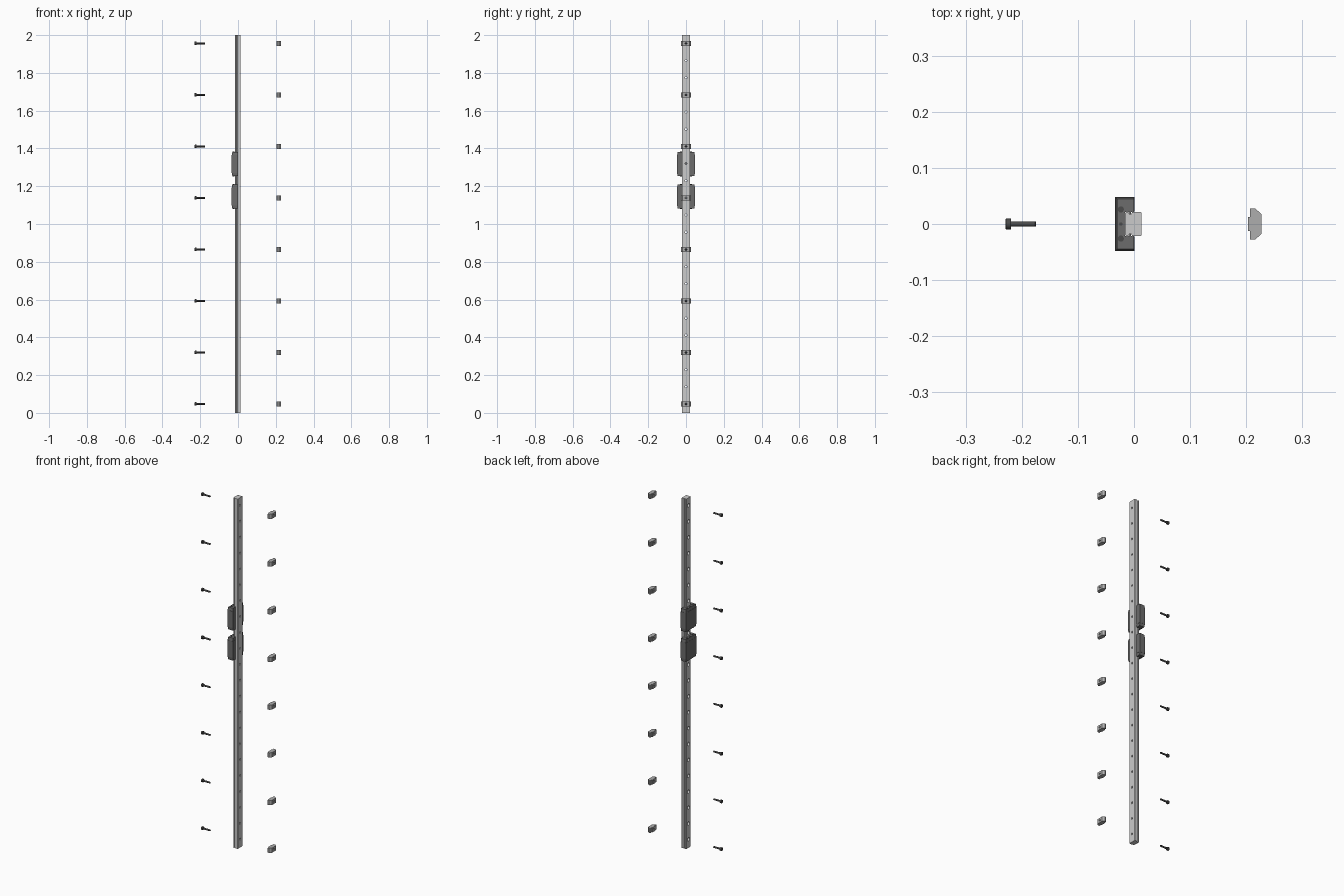
import bpy, bmesh
from math import pi, cos, sin
from mathutils import Matrix

if "Cube" in bpy.data.objects:
    bpy.data.objects.remove(bpy.data.objects["Cube"])

PITCH, Z0 = 0.0909, 0.0475


def material(name, g):
    m = bpy.data.materials.new(name)
    m.diffuse_color = (g, g, g, 1)
    m.use_nodes = True
    m.node_tree.nodes["Principled BSDF"].inputs["Base Color"].default_value = m.diffuse_color
    return m


DARK = material("dark_casing", 0.15)
BLACK = material("black_steel", 0.07)
ZINC = material("zinc", 0.42)


def make(name, bm, mat=None, smooth=False):
    bmesh.ops.recalc_face_normals(bm, faces=bm.faces)
    me = bpy.data.meshes.new(name)
    bm.to_mesh(me)
    bm.free()
    if mat:
        me.materials.append(mat)
    ob = bpy.data.objects.new(name, me)
    bpy.context.collection.objects.link(ob)
    if smooth:
        bpy.ops.object.select_all(action='DESELECT')
        ob.select_set(True)
        bpy.context.view_layer.objects.active = ob
        bpy.ops.object.shade_smooth_by_angle(angle=0.6)
    return ob


def prism(bm, half, z0, z1):
    """Extrude an (x, y>=0) half profile, mirrored over y, from z0 to z1."""
    pts = half + [(x, -y) for x, y in reversed(half)]
    f = bm.faces.new([bm.verts.new((x, y, z0)) for x, y in pts])
    r = bmesh.ops.extrude_face_region(bm, geom=[f])
    vs = [v for v in r['geom'] if isinstance(v, bmesh.types.BMVert)]
    bmesh.ops.translate(bm, verts=vs, vec=(0, 0, z1 - z0))
    if f.is_valid and not any(len(e.link_faces) > 1 for e in f.edges):
        return
    if not f.is_valid:
        low = [e for e in bm.edges if e.is_boundary]
        bmesh.ops.holes_fill(bm, edges=low, sides=0)


def lathe_x(bm, prof, z=0, n=20):
    """Closed solid turned about the x axis from (x, radius) points."""
    rings = [[bm.verts.new((x, r * cos(2 * pi * i / n), z + r * sin(2 * pi * i / n)))
              for i in range(n)] for x, r in prof]
    for a, b in zip(rings, rings[1:]):
        for i in range(n):
            j = (i + 1) % n
            bm.faces.new((a[i], a[j], b[j], b[i]))
    bm.faces.new(rings[0])
    bm.faces.new(rings[-1])


def cut(ob, bm):
    c = make(ob.name + "_cutter", bm)
    c.hide_render = True
    m = ob.modifiers.new("holes", 'BOOLEAN')
    m.object, m.operation, m.solver = c, 'DIFFERENCE', 'EXACT'
    bpy.context.view_layer.objects.active = ob
    bpy.ops.object.modifier_apply(modifier=m.name)
    bpy.data.objects.remove(c, do_unlink=True)


# Guide rail with side grooves and counterbored holes
bm = bmesh.new()
prism(bm, [(-0.016, 0.019), (-0.014, 0.0212), (-0.010, 0.0212), (-0.009, 0.0175),
           (-0.005, 0.0175), (-0.003, 0.0212), (0.012, 0.0212), (0.013, 0.0202)], 0, 2)
rail = make("guide_rail", bm)
bm = bmesh.new()
for k in range(22):
    lathe_x(bm, [(-0.03, 0.0098), (-0.004, 0.0098), (-0.004, 0.0055), (0.03, 0.0055)],
            z=Z0 + k * PITCH)
cut(rail, bm)

# Carriages: U-shaped body, tapered end caps and cap screws
BODY = [(-0.034, 0.048), (0.001, 0.048), (0.001, 0.0222), (-0.0168, 0.0222)]
CAP = [(-0.033, 0.047), (0.0, 0.047), (0.0, 0.0216), (-0.0164, 0.0216)]
for name, zc in (("lower", 1.146), ("upper", 1.317)):
    bm = bmesh.new()
    prism(bm, BODY, zc - 0.047, zc + 0.047)
    make(f"{name}_carriage_body", bm, DARK)
    for end, sgn in (("bottom", -1), ("top", 1)):
        zb = zc + sgn * 0.064
        bm = bmesh.new()
        prism(bm, CAP, zc + sgn * 0.047, zb)
        for v in bm.verts:
            if abs(v.co.z - zb) < 1e-5:
                if abs(v.co.y) > 0.03:
                    v.co.y *= 0.95
                if v.co.x < -0.025:
                    v.co.x += 0.003
        # Seal wipers reaching into the rail grooves
        for y in (-0.0195, 0.0195):
            bmesh.ops.create_cone(bm, cap_ends=True, segments=10, radius1=0.002,
                                  radius2=0.002, depth=0.017,
                                  matrix=Matrix.Translation((-0.007, y, zb - sgn * 0.0085)))
        make(f"{name}_carriage_{end}_cap", bm, DARK)
        bm = bmesh.new()
        for y, r in ((-0.026, 0.0055), (0.026, 0.0055), (0, 0.003)):
            bmesh.ops.create_cone(bm, cap_ends=True, segments=16, radius1=r, radius2=r,
                                  depth=0.004, matrix=Matrix.Translation((-0.0235, y, zb)))
        make(f"{name}_carriage_{end}_screws", bm, BLACK, True)

# Exploded bolts on one side and slot nuts on the other
for i in range(8):
    z = Z0 + 3 * i * PITCH
    bm = bmesh.new()
    lathe_x(bm, [(-0.221, 0.0048), (-0.221, 0.0052), (-0.228, 0.0052), (-0.229, 0.0085),
                 (-0.228, 0.0095), (-0.219, 0.0095), (-0.219, 0.0048), (-0.176, 0.0048),
                 (-0.175, 0.004)], z=z)
    make(f"bolt_{i + 1}", bm, BLACK, True)

    bm = bmesh.new()
    prism(bm, [(0.203, 0.0125), (0.207, 0.0125), (0.207, 0.0275), (0.216, 0.0275),
               (0.227, 0.018)], z - 0.0135, z + 0.0135)
    nut = make(f"slot_nut_{i + 1}", bm, ZINC)
    bm = bmesh.new()
    lathe_x(bm, [(0.19, 0.0048), (0.24, 0.0048)], z=z)
    cut(nut, bm)
